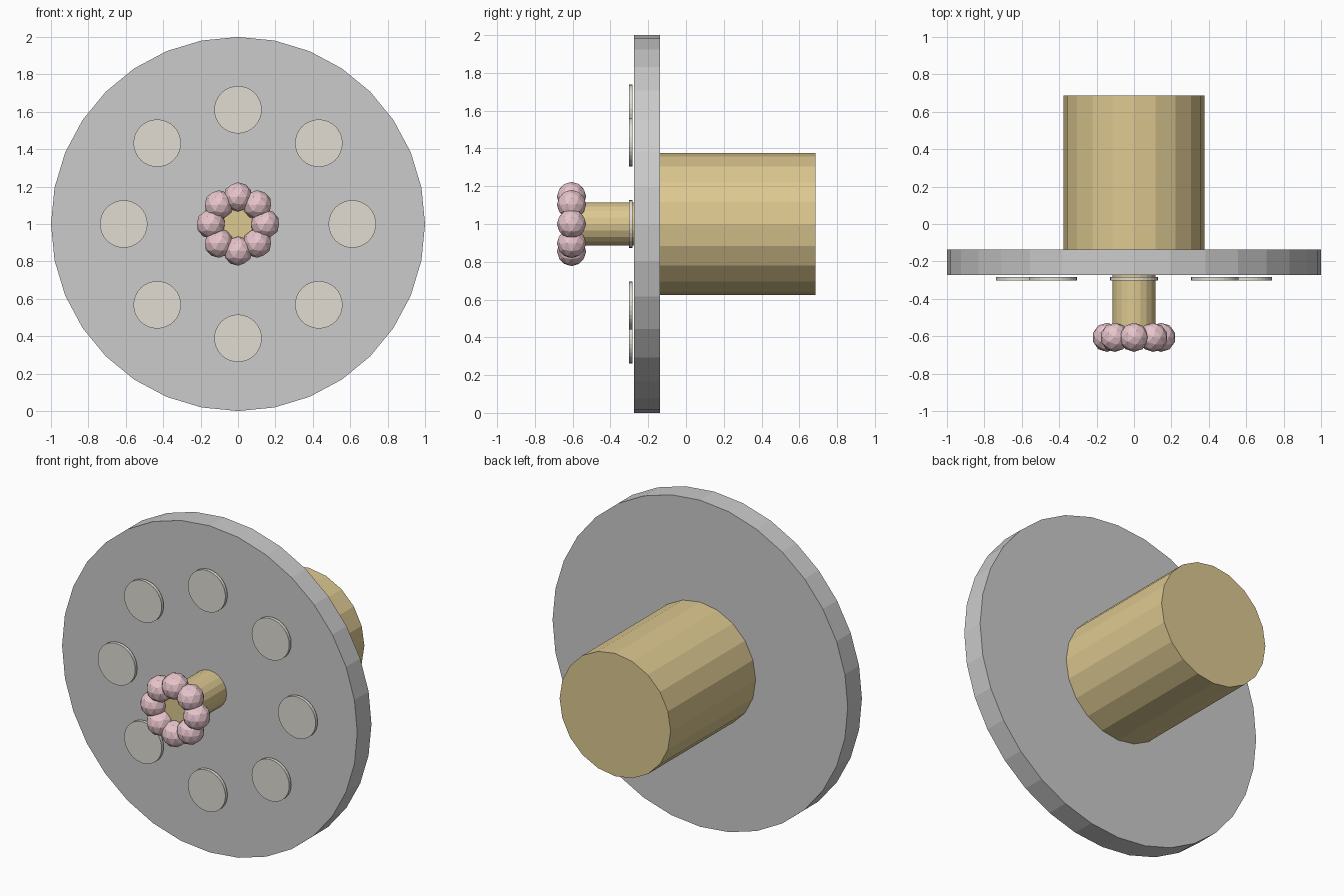
import bpy
from math import sin, cos, pi

if "Cube" in bpy.data.objects:
    bpy.data.objects.remove(bpy.data.objects["Cube"])


def material(name, color):
    m = bpy.data.materials.new(name)
    m.diffuse_color = (*color, 1)
    m.use_nodes = True
    m.node_tree.nodes["Principled BSDF"].inputs["Base Color"].default_value = m.diffuse_color
    return m


brass = material("brass", (0.72, 0.58, 0.28))
cream = material("cream", (0.75, 0.72, 0.65))
pink = material("pink", (0.80, 0.56, 0.60))


def rod(name, radius, y0, y1, sides, x=0, z=1, mat=None):
    """Flat-faced cylinder running along y."""
    bpy.ops.mesh.primitive_cylinder_add(
        vertices=sides, radius=radius, depth=y1 - y0,
        location=(x, (y0 + y1) / 2, z), rotation=(pi / 2, 0, 0))
    ob = bpy.context.object
    ob.name = name
    if mat:
        ob.data.materials.append(mat)


# Round plate with the thick rear drum and slim front shaft
rod("plate", 1.0, -0.274, -0.137, 32)
rod("rear_drum", 0.376, -0.137, 0.686, 20, mat=brass)
rod("front_shaft", 0.115, -0.60, -0.274, 20, mat=brass)

# Eight pale spots around the plate and eight beads around the shaft tip
for i in range(8):
    a = i * pi / 4
    rod(f"spot_{i + 1}", 0.127, -0.303, -0.283, 32,
        0.611 * sin(a), 1 + 0.611 * cos(a), cream)
    bpy.ops.mesh.primitive_ico_sphere_add(
        subdivisions=2, radius=0.078,
        location=(0.145 * sin(a), -0.606, 1 + 0.145 * cos(a)))
    bead = bpy.context.object
    bead.name = f"bead_{i + 1}"
    bead.data.materials.append(pink)
